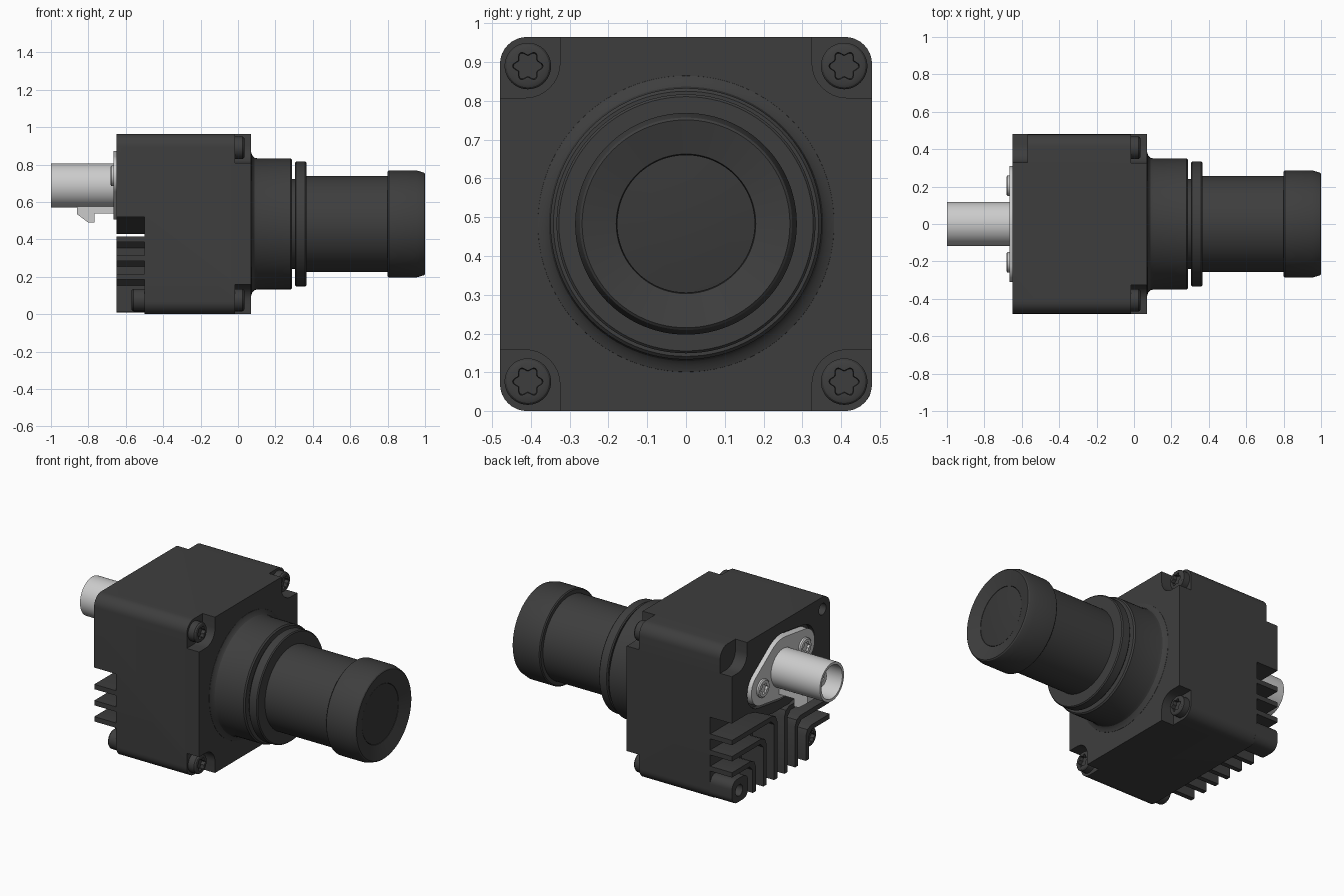
import bpy, bmesh, math
from mathutils import geometry

if "Cube" in bpy.data.objects:
    bpy.data.objects.remove(bpy.data.objects["Cube"])


def material(name, rgb, rough=0.6):
    m = bpy.data.materials.new(name)
    m.use_nodes = True
    m.diffuse_color = (*rgb, 1)
    bsdf = m.node_tree.nodes["Principled BSDF"]
    bsdf.inputs["Base Color"].default_value = (*rgb, 1)
    bsdf.inputs["Roughness"].default_value = rough
    return m


BLACK = material("dark grey housing", (0.048, 0.048, 0.048))
GLASS = material("lens glass dark", (0.04, 0.04, 0.04))
METAL = material("light grey metal", (0.6, 0.6, 0.6))
parts = []


def finish(bm, name, mat):
    bmesh.ops.recalc_face_normals(bm, faces=bm.faces)
    me = bpy.data.meshes.new(name)
    bm.to_mesh(me)
    bm.free()
    me.materials.append(mat)
    ob = bpy.data.objects.new(name, me)
    bpy.context.collection.objects.link(ob)
    parts.append(ob)
    return ob


def prism(name, outline, x0, x1, mat=BLACK):
    """Extrude a (y, z) outline along x."""
    bm = bmesh.new()
    a, b = [[bm.verts.new((x, y, z)) for y, z in outline] for x in (x0, x1)]
    bm.faces.new(a)
    bm.faces.new(b)
    n = len(a)
    for i in range(n):
        j = (i + 1) % n
        bm.faces.new((a[i], a[j], b[j], b[i]))
    return finish(bm, name, mat)


def lathe(name, profile, y, z, mat=BLACK, seg=64, star=()):
    """Spin an (x, radius) profile about an x axis; rings in star are six-lobed."""
    bm = bmesh.new()
    rings = []
    for k, (x, r) in enumerate(profile):
        if r == 0:
            rings.append([bm.verts.new((x, y, z))] * seg)
            continue
        ring = []
        for i in range(seg):
            a = 2 * math.pi * i / seg
            q = r * (1 + 0.16 * math.cos(6 * a)) if k in star else r
            ring.append(bm.verts.new((x, y + q * math.cos(a), z + q * math.sin(a))))
        rings.append(ring)
    for p, q in zip(rings, rings[1:]):
        for i in range(seg):
            j = (i + 1) % seg
            vs = list(dict.fromkeys((p[i], p[j], q[j], q[i])))
            if len(vs) > 2:
                bm.faces.new(vs)
    return finish(bm, name, mat)


def circle(y, z, r, n=32):
    return [(y + r * math.cos(2 * math.pi * i / n), z + r * math.sin(2 * math.pi * i / n))
            for i in range(n)]


def hull(pts):
    return [pts[i] for i in geometry.convex_hull_2d(pts)]


def rounded(y0, y1, z0, z1, r):
    return hull([p for y in (y0 + r, y1 - r) for z in (z0 + r, z1 - r) for p in circle(y, z, r)])


def cut(ob, cutter):
    """Subtract a cutter and discard it."""
    mod = ob.modifiers.new("cut", "BOOLEAN")
    mod.operation = "DIFFERENCE"
    mod.solver = "EXACT"
    mod.object = cutter
    bpy.context.view_layer.objects.active = ob
    bpy.ops.object.modifier_apply(modifier=mod.name)
    parts.remove(cutter)
    bpy.data.objects.remove(cutter)


def flange_outline(grow=0.0):
    return hull(circle(0, 0.69, 0.183 + grow, 48) + circle(0.205, 0.64, 0.105 + grow)
                + circle(-0.205, 0.74, 0.105 + grow))


# Housing block with its pockets
body = prism("housing", rounded(-0.48, 0.48, 0, 0.965, 0.07), -0.65, 0.07)
CZ, SY, SZ = 0.483, 0.408, 0.407
for s in (-1, 1):
    for t in (-1, 1):
        ys = sorted((s * 0.325, s * 0.7))
        zs = sorted((CZ + t * 0.325, CZ + t * 0.7))
        cut(body, prism("pocket_cutter", rounded(*ys, *zs, 0.09), -0.015, 0.2))
# Stepped lower rear with a dip under the connector
cut(body, prism("rear_step_cutter", [
    (-0.6, -0.1), (-0.6, 0.52), (-0.32, 0.52), (-0.25, 0.5), (-0.13, 0.44), (-0.08, 0.43),
    (0.08, 0.43), (0.13, 0.44), (0.25, 0.5), (0.32, 0.52), (0.6, 0.52), (0.6, -0.1)],
    -0.8, -0.5))
# Rear corner notch, threaded hole and connector recess
cut(body, prism("notch_cutter", rounded(0.33, 0.7, 0.81, 1.2, 0.09), -0.8, -0.57))
cut(body, prism("hole_cutter", circle(-SY, CZ + SZ, 0.035), -0.8, -0.58))
cut(body, prism("recess_cutter", flange_outline(0.02), -0.8, -0.62))

# Six-lobe screws on the front corners and the lower rear corner
HEAD = [(-0.02, 0), (-0.02, 0.06), (0.025, 0.06), (0.032, 0.055), (0.035, 0.048),
        (0.035, 0.034), (0.012, 0.032), (0.012, 0)]
for s in (-1, 1):
    for t in (-1, 1):
        lathe("front_screw", HEAD, s * SY, CZ + t * SZ, seg=48, star=(5, 6))
rear_head = [(-0.535 - x, r) for x, r in HEAD]
rear_head[0], rear_head[1] = (-0.49, 0), (-0.49, 0.06)
lathe("rear_screw", rear_head, -SY, CZ - SZ, seg=48, star=(5, 6))

# Rear post with a hole
post = prism("rear_post", rounded(0.32, 0.478, 0.01, 0.155, 0.05), -0.65, -0.49)
cut(post, prism("post_hole_cutter", circle(SY, 0.08, 0.035), -0.8, -0.58))

# Nested L-shaped cooling fins, mirrored left and right
T = 0.015
for s in (-1, 1):
    for v, h in ((0.05, 0.4), (0.155, 0.3), (0.26, 0.2)):
        shape = [(v - T, 0.012), (v + T, 0.012), (v + T, h - T - 0.03), (v + T + 0.03, h - T),
                 (0.478, h - T), (0.478, h + T), (v - T + 0.05, h + T),
                 (v - T + 0.015, h + T - 0.015), (v - T, h + T - 0.05)]
        prism("cooling_fin", [(s * y, z) for y, z in shape], -0.65, -0.49)

# Lens mount, lock ring, barrel and cap
lathe("lens_mount", [(0.06, 0), (0.06, 0.385), (0.071, 0.382), (0.077, 0.365), (0.088, 0.354),
                     (0.105, 0.35), (0.282, 0.35), (0.29, 0.342), (0.29, 0)], 0, CZ, seg=96)
lathe("lens_thread", [(0.28, 0), (0.28, 0.24), (0.31, 0.24), (0.31, 0)], 0, CZ)
lathe("lock_ring", [(0.305, 0), (0.305, 0.328), (0.311, 0.334), (0.359, 0.334), (0.365, 0.328),
                    (0.365, 0)], 0, CZ, seg=96)
lathe("lens_barrel", [(0.35, 0), (0.35, 0.257), (0.81, 0.257), (0.81, 0)], 0, CZ, seg=96)
lathe("lens_cap", [(0.8, 0), (0.8, 0.28), (0.806, 0.286), (0.955, 0.286), (0.995, 0.274),
                   (1.0, 0.268), (0.975, 0.18), (0.965, 0.178), (0.965, 0)], 0, CZ, seg=96)
lathe("lens_glass", [(0.96, 0), (0.96, 0.178), (0.974, 0.178), (0.98, 0.12), (0.984, 0.06),
                     (0.985, 0)], 0, CZ, GLASS, 96)

# Coaxial connector: tilted flange, hollow tube, centre contact and screws
prism("connector_flange", flange_outline(), -0.665, -0.61, METAL)
lathe("connector_tube", [(-0.64, 0), (-0.64, 0.118), (-1.0, 0.118), (-1.0, 0.102),
                         (-0.72, 0.102), (-0.72, 0)], 0, 0.688, METAL)
lathe("connector_core", [(-0.7, 0), (-0.7, 0.05), (-0.93, 0.05), (-0.93, 0.022),
                         (-0.86, 0.022), (-0.86, 0)], 0, 0.688, METAL, 32)
for s in (-1, 1):
    head = [(-0.65, 0), (-0.65, 0.055), (-0.676, 0.055), (-0.682, 0.048), (-0.682, 0.03),
            (-0.668, 0.028), (-0.668, 0)]
    lathe("flange_screw", head, s * 0.205, 0.69 - s * 0.05, METAL, 48, (4, 5))

# Latch key under the tube: a side profile in (x, z) given width along y
key = [(-0.66, 0.59), (-0.86, 0.59), (-0.86, 0.535), (-0.8, 0.49), (-0.768, 0.49),
       (-0.768, 0.538), (-0.66, 0.538)]
bm = bmesh.new()
face = bm.faces.new([bm.verts.new((x, -0.04, z)) for x, z in key])
ext = bmesh.ops.extrude_face_region(bm, geom=[face])["geom"]
bmesh.ops.translate(bm, vec=(0, 0.08, 0), verts=[g for g in ext if isinstance(g, bmesh.types.BMVert)])
finish(bm, "latch_key", METAL)

# Smooth shading with sharp edges kept
bpy.ops.object.select_all(action="DESELECT")
for ob in parts:
    ob.select_set(True)
bpy.context.view_layer.objects.active = body
bpy.ops.object.shade_smooth_by_angle(angle=math.radians(30))
